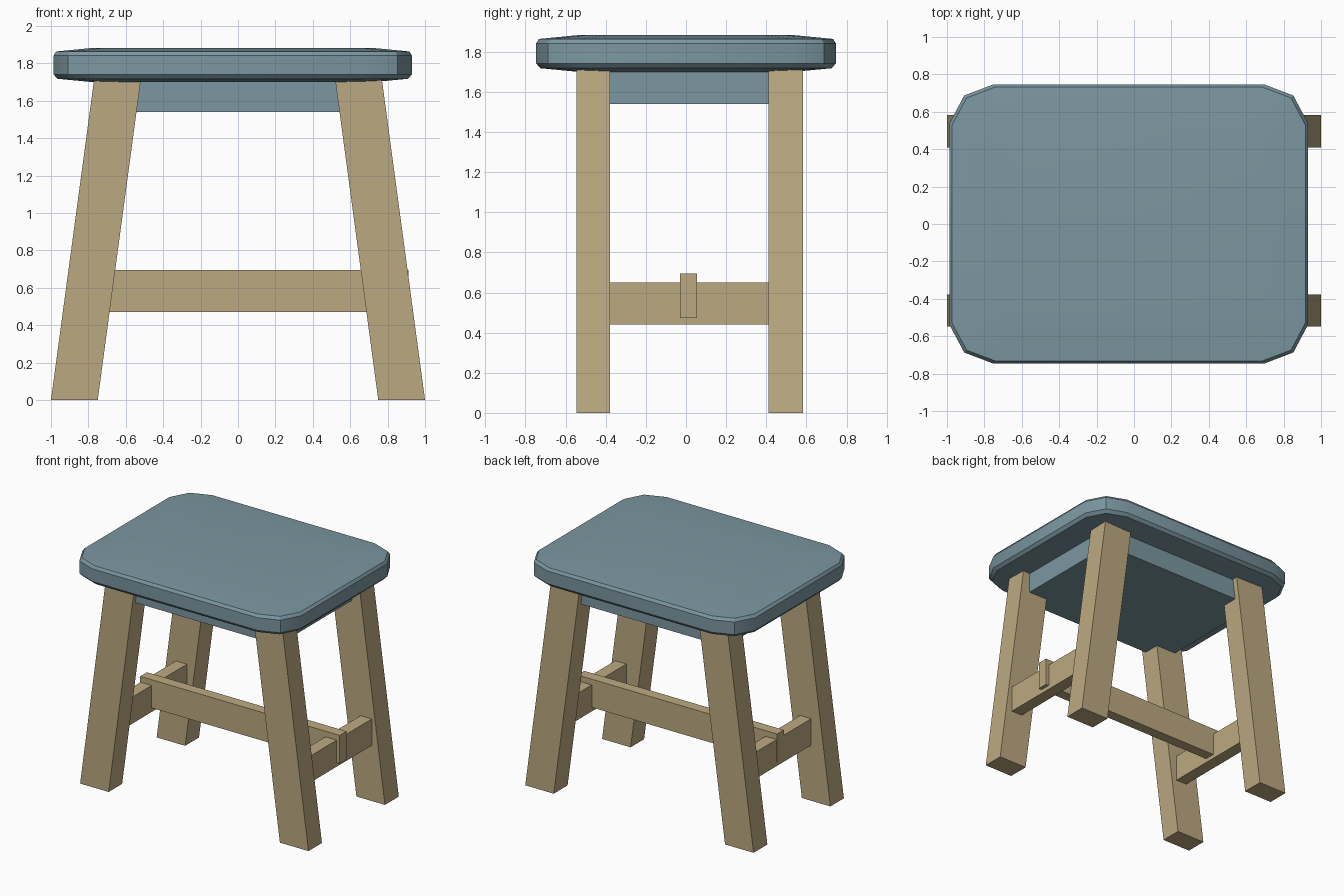
import bpy, bmesh

if "Cube" in bpy.data.objects:
    bpy.data.objects.remove(bpy.data.objects["Cube"])


def material(name, rgb):
    m = bpy.data.materials.new(name)
    m.diffuse_color = (*rgb, 1)
    m.use_nodes = True
    m.node_tree.nodes["Principled BSDF"].inputs["Base Color"].default_value = m.diffuse_color
    return m


TEAL = material("teal paint", (0.20, 0.31, 0.355))
WOOD = material("light wood", (0.50, 0.40, 0.22))


def loft(name, rings, mat):
    """Closed solid through rings of equal point count, listed bottom to top."""
    bm = bmesh.new()
    loops = [[bm.verts.new(p) for p in ring] for ring in rings]
    n = len(loops[0])
    for a, b in zip(loops, loops[1:]):
        for i in range(n):
            j = (i + 1) % n
            bm.faces.new((a[i], a[j], b[j], b[i]))
    bm.faces.new(loops[0][::-1])
    bm.faces.new(loops[-1])
    bmesh.ops.recalc_face_normals(bm, faces=bm.faces)
    me = bpy.data.meshes.new(name)
    bm.to_mesh(me)
    bm.free()
    me.materials.append(mat)
    ob = bpy.data.objects.new(name, me)
    bpy.context.collection.objects.link(ob)
    return ob


def rect(x0, x1, y0, y1, z):
    return [(x0, y0, z), (x1, y0, z), (x1, y1, z), (x0, y1, z)]


def box(name, x, y, z, mat):
    return loft(name, [rect(*x, *y, z[0]), rect(*x, *y, z[1])], mat)


# Seat: clipped-corner outline lofted with rounded rim and slightly domed faces
CX, HX, HY = -0.028, 0.958, 0.747
quarter = [(HX, 0.54), (0.88, 0.687), (0.722, HY)]
outline = (quarter + [(-x, y) for x, y in quarter[::-1]]
           + [(-x, -y) for x, y in quarter] + [(x, -y) for x, y in quarter[::-1]])


def seat_ring(inset, z):
    return [(CX + x * (1 - inset / HX), y * (1 - inset / HY), z) for x, y in outline]


profile = [(0.21, 1.70), (0.02, 1.718), (0, 1.742), (0, 1.842), (0.014, 1.864), (0.21, 1.883)]
seat = loft("seat", [seat_ring(i, z) for i, z in profile], TEAL)
bpy.context.view_layer.objects.active = seat
seat.select_set(True)
bpy.ops.object.shade_smooth_by_angle(angle=0.52)

# Solid block under the seat
box("under_seat_block", (-0.72, 0.71), (-0.51, 0.54), (1.54, 1.705), TEAL)

# Four legs leaning inward along x
for side, s in (("left", -1), ("right", 1)):
    for end, y0, y1 in (("front", -0.547, -0.378), ("back", 0.41, 0.583)):
        loft(f"{end}_{side}_leg",
             [rect(s * 0.75, s * 1.0, y0, y1, 0), rect(s * 0.52, s * 0.77, y0, y1, 1.71)], WOOD)

# Side stretchers and the long stretcher through them
box("left_stretcher", (-0.832, -0.735), (-0.40, 0.43), (0.44, 0.65), WOOD)
box("right_stretcher", (0.787, 0.885), (-0.40, 0.43), (0.44, 0.65), WOOD)
box("long_stretcher", (-0.836, 0.912), (-0.03, 0.055), (0.472, 0.695), WOOD)
